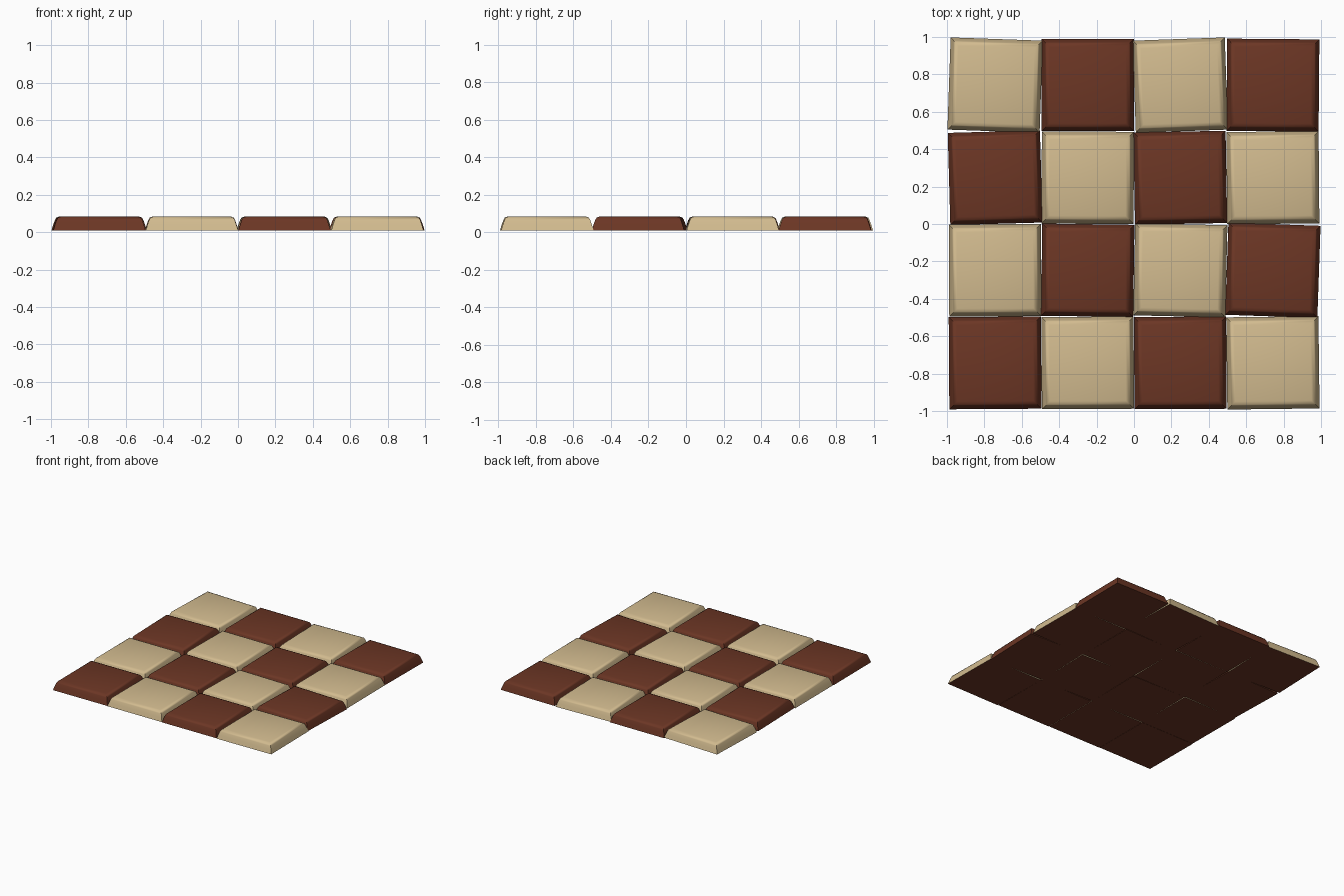
import bpy, bmesh, math

if "Cube" in bpy.data.objects:
    bpy.data.objects.remove(bpy.data.objects["Cube"])

def material(name, rgb):
    m = bpy.data.materials.new(name)
    m.diffuse_color = (*rgb, 1)
    m.use_nodes = True
    m.node_tree.nodes["Principled BSDF"].inputs["Base Color"].default_value = m.diffuse_color
    return m

cream = material("cream", (0.645, 0.497, 0.275))
brown = material("dark brown", (0.15, 0.037, 0.018))

# (inset, height) rings of one pillow-edged tile
PROFILE = [(0, 0), (0.009, 0.03), (0.018, 0.056), (0.025, 0.068), (0.043, 0.075)]
HALF = 0.2465

def tile(name, x, y, z, yaw, mat):
    bm = bmesh.new()
    rings = []
    for inset, h in PROFILE:
        r = HALF - inset
        rings.append([bm.verts.new((sx * r, sy * r, h))
                      for sx, sy in ((-1, -1), (1, -1), (1, 1), (-1, 1))])
    # flat underside is always brown
    bm.faces.new(rings[0][::-1]).material_index = 1
    for a, b in zip(rings, rings[1:]):
        for i in range(4):
            j = (i + 1) % 4
            bm.faces.new((a[i], a[j], b[j], b[i]))
    bm.faces.new(rings[-1])
    me = bpy.data.meshes.new(name)
    bm.to_mesh(me)
    bm.free()
    me.materials.append(mat)
    me.materials.append(brown)
    ob = bpy.data.objects.new(name, me)
    bpy.context.collection.objects.link(ob)
    ob.location = (x, y, z)
    ob.rotation_euler = (0, 0, math.radians(yaw))
    bpy.context.view_layer.objects.active = ob
    ob.select_set(True)
    bpy.ops.object.shade_smooth_by_angle(angle=math.radians(40))
    ob.select_set(False)

# slight hand-laid turn of every tile, back row first
YAW = [(-2, 0, 2, -0.5),
       (1.6, -0.3, 1, 0.5),
       (0.3, -0.8, -1.3, -2),
       (0.4, 0.3, 0.3, 0.7)]
for r in range(4):
    for c in range(4):
        light = (r + c) % 2 == 0
        tile(f"{'light' if light else 'dark'}_tile_{r + 1}_{c + 1}",
             (c - 1.5) * 0.495, (1.5 - r) * 0.495, 0.01, YAW[r][c],
             cream if light else brown)
